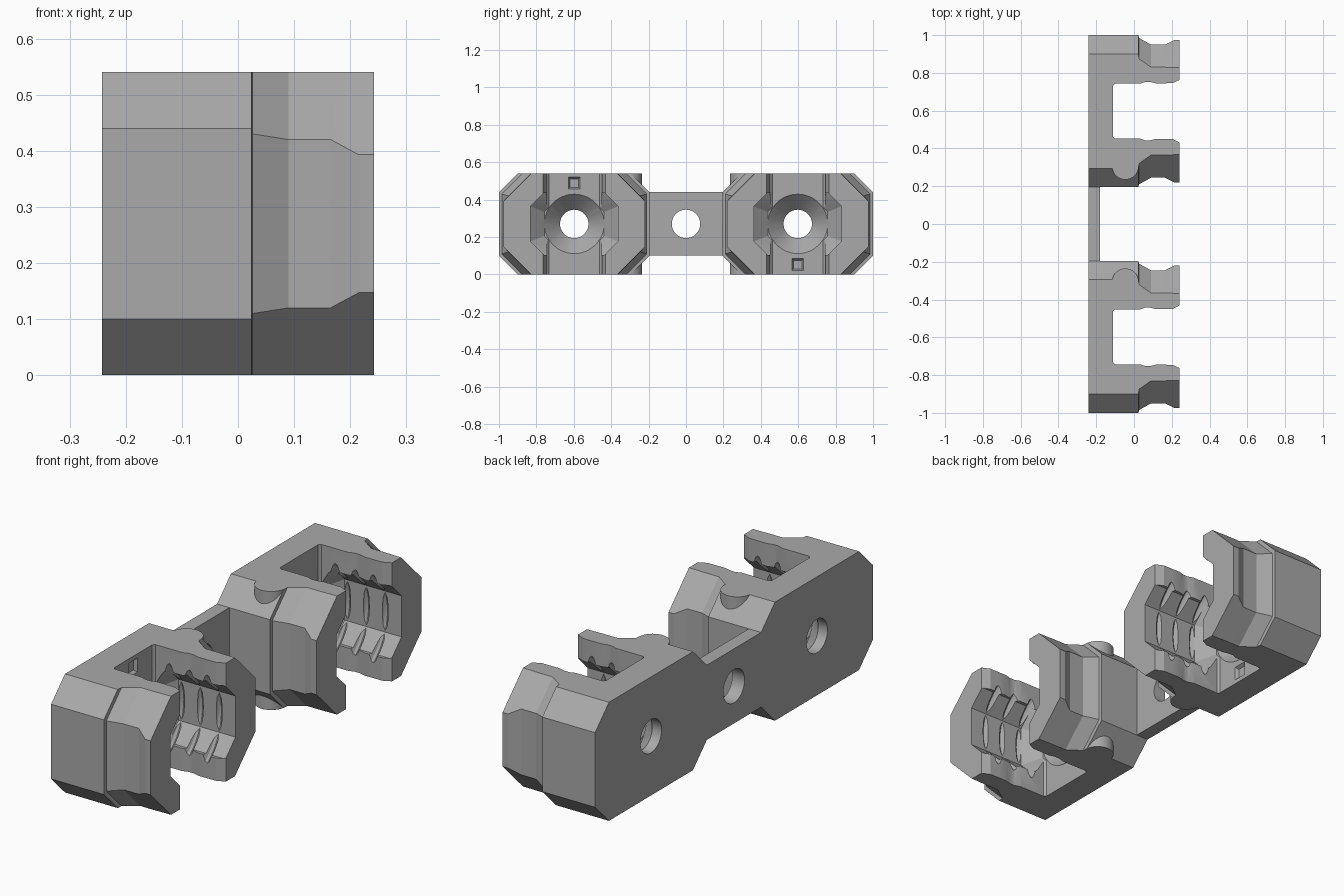
import bpy, bmesh, math
from mathutils import Matrix

cube = bpy.data.objects.get("Cube")
if cube:
    bpy.data.objects.remove(cube, do_unlink=True)

MID_Z = 0.27       # half height
CLIP_Y = 0.5975    # distance of each clip from the middle

grey = bpy.data.materials.new("plain grey")
grey.use_nodes = True
grey.diffuse_color = (0.4, 0.4, 0.4, 1)
grey.node_tree.nodes["Principled BSDF"].inputs["Base Color"].default_value = (0.4, 0.4, 0.4, 1)


def finish(name, bm):
    bmesh.ops.recalc_face_normals(bm, faces=bm.faces)
    mesh = bpy.data.meshes.new(name)
    bm.to_mesh(mesh)
    bm.free()
    mesh.materials.append(grey)
    obj = bpy.data.objects.new(name, mesh)
    bpy.context.collection.objects.link(obj)
    return obj


def loft(name, sections):
    """Skin a row of (x, outline) sections, each outline being (y, z) points."""
    bm = bmesh.new()
    rings = [[bm.verts.new((x, y, z)) for y, z in pts] for x, pts in sections]
    n = len(rings[0])
    for a, b in zip(rings, rings[1:]):
        for i in range(n):
            j = (i + 1) % n
            bm.faces.new((a[i], a[j], b[j], b[i]))
    bm.faces.new(rings[0])
    bm.faces.new(rings[-1])
    return finish(name, bm)


def rect(hy, hz, z=0):
    return [(hy, z - hz), (hy, z + hz), (-hy, z + hz), (-hy, z - hz)]


def octagon(hy, hz, diagonal):
    """Rectangle with 45 degree corners lying on |y| + |z| = diagonal."""
    a, b = diagonal - hy, diagonal - hz
    return [(hy, -a), (hy, a), (b, hz), (-b, hz), (-hy, a), (-hy, -a), (-b, -hz), (b, -hz)]


def circle(r, n=48):
    return [(r * math.cos(math.tau * i / n), r * math.sin(math.tau * i / n)) for i in range(n)]


def select(obj):
    bpy.ops.object.select_all(action='DESELECT')
    obj.select_set(True)
    bpy.context.view_layer.objects.active = obj


def combine(target, tool, operation='DIFFERENCE'):
    mod = target.modifiers.new("combine", 'BOOLEAN')
    mod.operation, mod.object, mod.solver = operation, tool, 'EXACT'
    select(target)
    bpy.ops.object.modifier_apply(modifier=mod.name)
    bpy.data.objects.remove(tool, do_unlink=True)


# Clip body: chamfered block whose arms step in and flare at the tips
body = [(-0.242, 0.4025, 0.5725), (0.024, 0.4025, 0.5725), (0.026, 0.3875, 0.5475),
        (0.09, 0.3525, 0.5025), (0.165, 0.3525, 0.5025), (0.215, 0.3775, 0.5005),
        (0.242, 0.3775, 0.5005)]
clip = loft("left_clip", [(x, octagon(hy, MID_Z, d)) for x, hy, d in body])

# Upright rounded boss on the side facing the web
bm = bmesh.new()
bmesh.ops.create_cone(bm, cap_ends=True, segments=40, radius1=0.07, radius2=0.07,
                      depth=2 * MID_Z, matrix=Matrix.Translation((-0.046, -0.2925, 0)))
combine(clip, finish("boss", bm), 'UNION')

# Open slot with wavy, flared lips
slot = [(-0.11, 0.136), (-0.1, 0.146), (0.035, 0.146), (0.06, 0.155), (0.085, 0.155),
        (0.115, 0.147), (0.205, 0.148), (0.242, 0.166), (0.3, 0.166)]
combine(clip, loft("slot", [(x, rect(hy, 0.4)) for x, hy in slot]))

# Eight-sided socket with a tapered floor
socket = [(-0.109, 0.16), (-0.045, 0.234), (0.3, 0.234)]
combine(clip, loft("socket", [(x, octagon(a, a * 0.71, a * 1.4)) for x, a in socket]))

# Grip grooves round the socket
for x in (-0.03, 0.065, 0.16):
    groove = [(x - 0.022, 0.22), (x - 0.01, 0.243), (x, 0.25), (x + 0.01, 0.243), (x + 0.022, 0.22)]
    combine(clip, loft("groove", [(gx, circle(r)) for gx, r in groove]))

# Countersunk screw hole
sink = [(-0.3, 0.076), (-0.195, 0.076), (-0.108, 0.161)]
combine(clip, loft("countersink", [(x, circle(r)) for x, r in sink]))

# Small square recess beside the screw hole
recess = [(-0.125, 0.023), (-0.108, 0.033)]
combine(clip, loft("recess", [(x, rect(h, h, -0.218)) for x, h in recess]))

# Thin web between the clips, with its own hole
web = loft("web", [(x, rect(0.196, 0.17)) for x in (-0.242, -0.18)])
combine(web, loft("web_hole", [(x, circle(0.076)) for x in (-0.3, 0)]))
web.location.z = MID_Z

for obj in (clip, web):
    select(obj)
    bpy.ops.object.shade_smooth_by_angle(angle=math.radians(25))

# Second clip is the first one turned half round the long x direction
other = clip.copy()
other.data = clip.data.copy()
other.name = "right_clip"
bpy.context.collection.objects.link(other)
clip.location = (0, CLIP_Y, MID_Z)
other.location = (0, -CLIP_Y, MID_Z)
other.rotation_euler.x = math.pi
